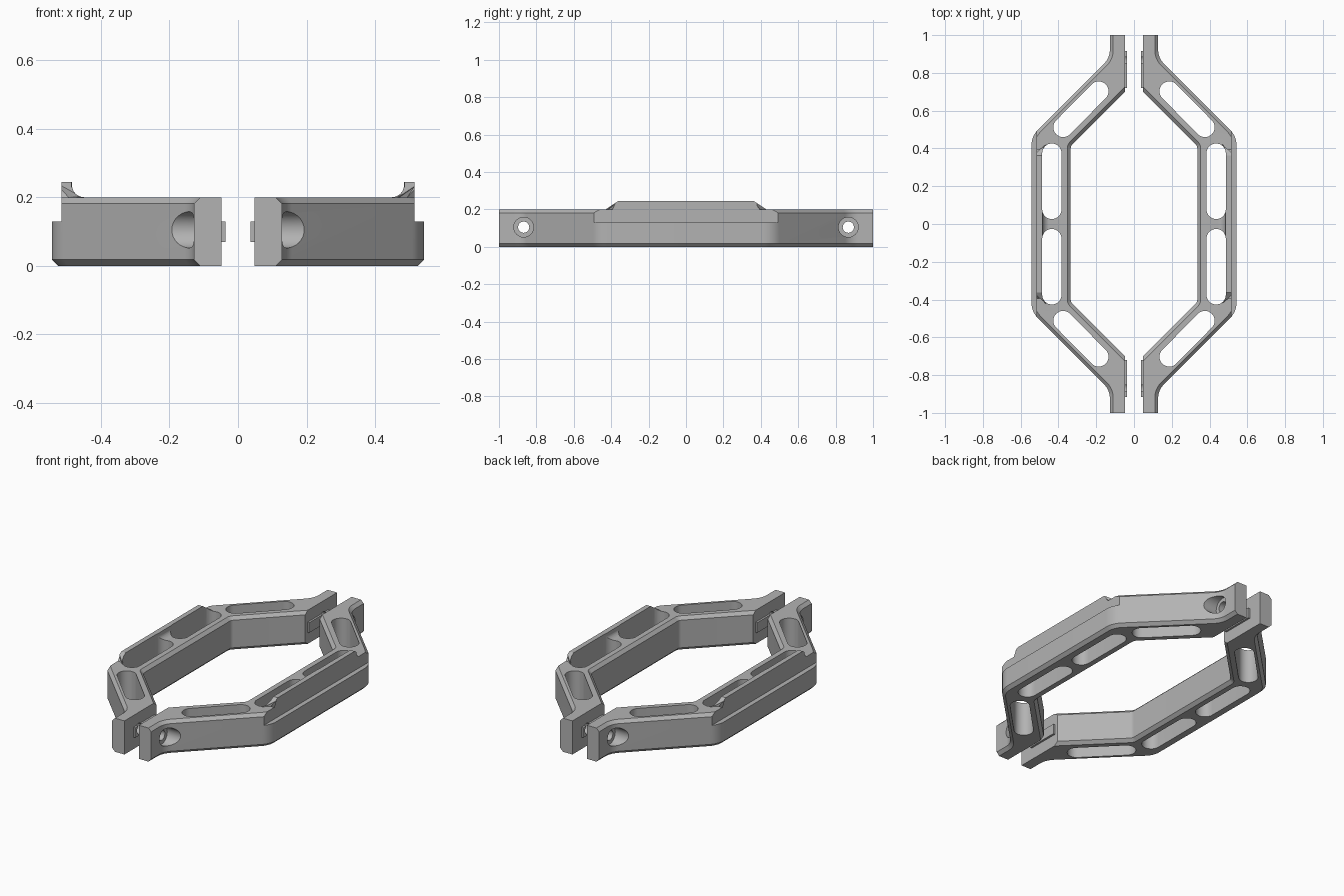
import bpy, bmesh
from math import pi, cos, sin, radians
from mathutils import Vector, Matrix

cube = bpy.data.objects.get("Cube")
if cube:
    bpy.data.objects.remove(cube, do_unlink=True)

# Single grey material
grey = bpy.data.materials.new("plain_grey")
grey.use_nodes = True
tone = (0.45, 0.45, 0.45, 1)
grey.diffuse_color = tone
grey.node_tree.nodes["Principled BSDF"].inputs["Base Color"].default_value = tone

HEIGHT, MATE, STEP_X, STEP_Z = 0.2, 0.048, 0.515, 0.13


def finish(bm, name):
    bmesh.ops.recalc_face_normals(bm, faces=bm.faces)
    mesh = bpy.data.meshes.new(name)
    bm.to_mesh(mesh)
    bm.free()
    mesh.materials.append(grey)
    obj = bpy.data.objects.new(name, mesh)
    bpy.context.collection.objects.link(obj)
    return obj


def rounded(corners, steps=8):
    """Turn (x, y, radius) corners into a filleted outline."""
    out = []
    for i, (x, y, r) in enumerate(corners):
        p = Vector((x, y))
        if not r:
            out.append(p)
            continue
        a = (Vector(corners[i - 1][:2]) - p).normalized()
        b = (Vector(corners[(i + 1) % len(corners)][:2]) - p).normalized()
        half = a.angle(b) / 2
        centre = p + (a + b).normalized() * r / sin(half)
        reach = r * cos(half) / sin(half)
        start, end = p + a * reach - centre, p + b * reach - centre
        for k in range(steps + 1):
            t = k / steps
            out.append(centre + start.lerp(end, t).normalized() * r)
    return out


def prism(points, z0, z1):
    bm = bmesh.new()
    face = bm.faces.new([bm.verts.new((p[0], p[1], z0)) for p in points])
    new = bmesh.ops.extrude_face_region(bm, geom=[face])["geom"]
    bmesh.ops.translate(bm, vec=(0, 0, z1 - z0),
                        verts=[v for v in new if isinstance(v, bmesh.types.BMVert)])
    return bm


def box(name, x0, x1, y0, y1, z0, z1):
    return finish(prism([(x0, y0), (x1, y0), (x1, y1), (x0, y1)], z0, z1), name)


def combine(target, tool, operation):
    tool.hide_render = True
    mod = target.modifiers.new(tool.name, 'BOOLEAN')
    mod.operation, mod.object, mod.solver = operation, tool, 'EXACT'
    bpy.context.view_layer.objects.active = target
    bpy.ops.object.modifier_apply(modifier=mod.name)
    bpy.data.objects.remove(tool, do_unlink=True)


def slot(x0, y0, x1, y1, r):
    """Capsule cutter through the full height."""
    a, b = Vector((x0, y0)), Vector((x1, y1))
    d = (b - a).normalized()
    n = Vector((-d.y, d.x))
    pts = []
    for centre, side in ((b, 1), (a, -1)):
        for k in range(17):
            t = -pi / 2 + pi * k / 16
            pts.append(centre + side * r * (d * cos(t) + n * sin(t)))
    return finish(prism(pts, -0.1, 0.4), "slot_cutter")


def bore(r, x0, x1, y):
    bm = bmesh.new()
    bmesh.ops.create_cone(bm, cap_ends=True, segments=32, radius1=r, radius2=r, depth=x1 - x0)
    bmesh.ops.transform(bm, verts=bm.verts, matrix=Matrix.Translation(
        ((x0 + x1) / 2, y, 0.105)) @ Matrix.Rotation(pi / 2, 4, 'Y'))
    return finish(bm, "bore_cutter")


# Frame half: filleted outline with chamfered long edges
outer = [(MATE, 1, 0), (0.128, 1, 0), (0.128, 0.88, 0.1), (0.543, 0.465, 0.12)]
inner = [(0.335, 0.413, 0.03), (MATE, 0.7, 0)]
corners = (outer + [(x, -y, r) for x, y, r in reversed(outer)]
           + [(x, -y, r) for x, y, r in reversed(inner)] + inner)
bm = prism(rounded(corners), 0, HEIGHT)


def is_long_edge(e):
    a, b = (v.co for v in e.verts)
    level = abs(a.z - b.z) < 1e-4
    mating = max(a.x, b.x) < MATE + 1e-3
    end = min(abs(a.y), abs(b.y)) > 0.999
    return level and not mating and not end


bmesh.ops.bevel(bm, geom=[e for e in bm.edges if is_long_edge(e)], offset=0.018,
                offset_type='OFFSET', segments=1, profile=0.5, affect='EDGES',
                clamp_overlap=False)
half = finish(bm, "left_frame_half")

# Raised outer lip with a concave foot and sloping ends
lip = [(0.535, 0.15), (0.535, 0.245), (0.484, 0.245)]
lip += [(0.449 + 0.035 * cos(t), 0.235 - 0.035 * sin(t))
        for t in (radians(90 * k / 8) for k in range(9))]
lip += [(0.449, 0.15)]
bm = prism(lip, -1, 1)
for v in bm.verts:
    x, z, side = v.co
    v.co = (x, side * (0.43 - 1.5 * max(z - HEIGHT, 0)), z)
combine(half, finish(bm, "outer_lip"), 'UNION')

# Step in the outer wall
combine(half, box("step_cutter", STEP_X, 0.7, -0.8, 0.8, STEP_Z, 0.4), 'DIFFERENCE')

for s in (1, -1):
    # Tongue on the mating face
    combine(half, box("mating_tongue", 0.036, 0.06, *sorted((s * 0.72, s * 0.915)),
                      0.07, STEP_Z), 'UNION')
    # Weight-saving slots
    combine(half, slot(0.435, s * 0.077, 0.435, s * 0.375, 0.051), 'DIFFERENCE')
    combine(half, slot(0.187, s * 0.703, 0.375, s * 0.512, 0.052), 'DIFFERENCE')
    # Bolt hole and counterbore
    combine(half, bore(0.03, -0.01, 0.3, s * 0.868), 'DIFFERENCE')
    combine(half, bore(0.053, 0.105, 0.4, s * 0.868), 'DIFFERENCE')

bpy.ops.object.select_all(action='DESELECT')
half.select_set(True)
bpy.context.view_layer.objects.active = half
bpy.ops.object.shade_smooth_by_angle(angle=radians(25))

# Opposite half, turned half a revolution
other = half.copy()
other.data = half.data.copy()
other.name = "right_frame_half"
other.rotation_euler.z = pi
bpy.context.collection.objects.link(other)
